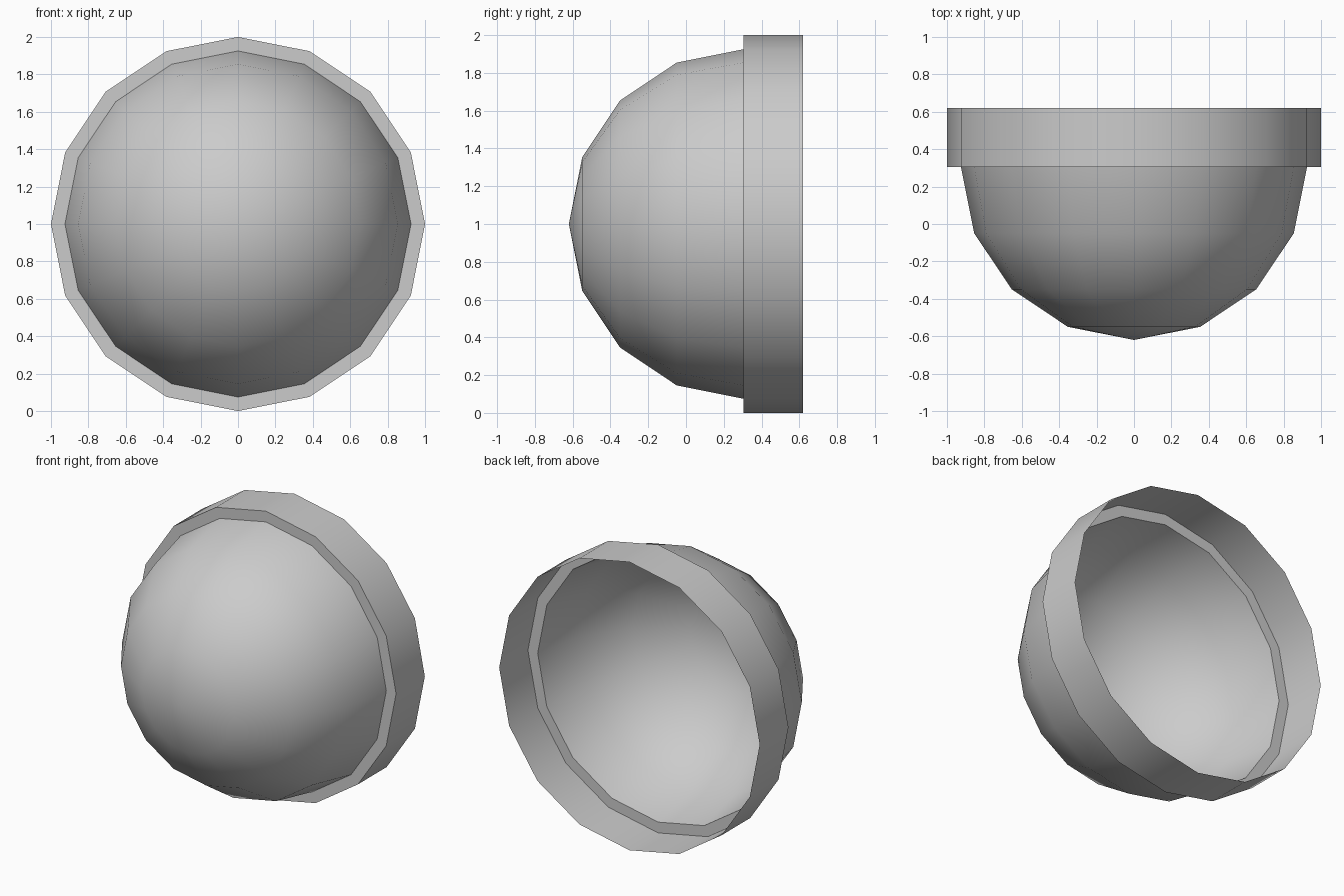
import bpy, bmesh, math

if "Cube" in bpy.data.objects:
    bpy.data.objects.remove(bpy.data.objects["Cube"])

SIDES = 16
CENTRE_Y, DOME_R, RIM_R, BACK_Y = 0.305, 0.925, 1.0, 0.62


def lathe(name, profile):
    """Spin (radius, y) points about the y axis at z = 1 into an open shell."""
    bm = bmesh.new()
    verts = [bm.verts.new((r, y, 1)) for r, y in profile]
    edges = [bm.edges.new(pair) for pair in zip(verts, verts[1:])]
    bmesh.ops.spin(bm, geom=verts + edges, cent=(0, 0, 1), axis=(0, 1, 0),
                   angle=math.tau, steps=SIDES, use_duplicate=False)
    bmesh.ops.remove_doubles(bm, verts=bm.verts, dist=1e-4)
    bmesh.ops.recalc_face_normals(bm, faces=bm.faces)
    # Make the outside the front of every face
    bm.faces.ensure_lookup_table()
    f = max(bm.faces, key=lambda q: abs(q.normal.y))
    if f.normal.y > 0:
        bmesh.ops.reverse_faces(bm, faces=bm.faces)
    mesh = bpy.data.meshes.new(name)
    bm.to_mesh(mesh)
    bm.free()
    obj = bpy.data.objects.new(name, mesh)
    bpy.context.collection.objects.link(obj)
    bpy.ops.object.select_all(action='DESELECT')
    obj.select_set(True)
    bpy.context.view_layer.objects.active = obj
    bpy.ops.object.shade_smooth_by_angle(angle=math.radians(35))
    return obj


# Hollow half-sphere bulging to the front
angles = [math.radians(22.5 * i) for i in range(5)]
lathe("dome", [(DOME_R * math.sin(a), CENTRE_Y - DOME_R * math.cos(a)) for a in angles])

# Stepped flange and open collar behind the dome
lathe("rim", [(DOME_R, CENTRE_Y), (RIM_R, CENTRE_Y), (RIM_R, BACK_Y)])
